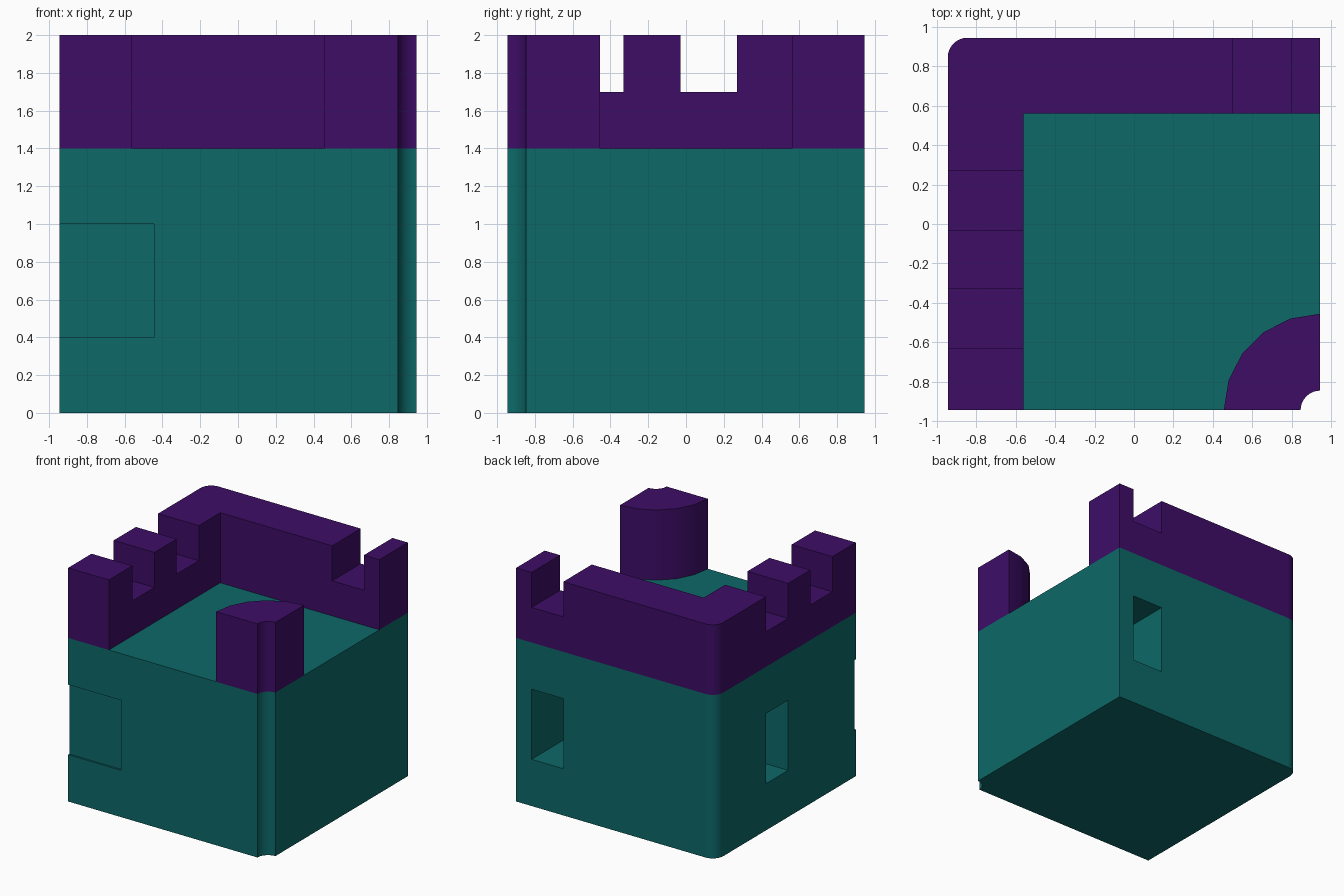
import bpy, bmesh
from math import sin, cos, radians

default = bpy.data.objects.get("Cube")
if default:
    bpy.data.objects.remove(default, do_unlink=True)

H = 0.946          # half width of the block
INNER = 0.56       # inner edge of the parapet
FLOOR, NOTCH, TOP = 1.4, 1.7, 2.0
FILLET = 0.1


def material(name, rgb):
    mat = bpy.data.materials.new(name)
    mat.use_nodes = True
    mat.diffuse_color = (*rgb, 1)
    bsdf = mat.node_tree.nodes["Principled BSDF"]
    bsdf.inputs["Base Color"].default_value = (*rgb, 1)
    bsdf.inputs["Roughness"].default_value = 0.8
    return mat


def arc(cx, cy, r, start, end, steps):
    angles = [radians(start + (end - start) * i / steps) for i in range(steps + 1)]
    return [(cx + r * cos(a), cy + r * sin(a)) for a in angles]


def prism(name, outline, z0, z1, mat=None):
    """Extrude a plan outline from z0 up to z1."""
    bm = bmesh.new()
    face = bm.faces.new([bm.verts.new((x, y, z0)) for x, y in outline])
    up = bmesh.ops.extrude_face_region(bm, geom=[face])["geom"]
    verts = [v for v in up if isinstance(v, bmesh.types.BMVert)]
    bmesh.ops.translate(bm, verts=verts, vec=(0, 0, z1 - z0))
    bmesh.ops.recalc_face_normals(bm, faces=bm.faces)
    mesh = bpy.data.meshes.new(name)
    bm.to_mesh(mesh)
    bm.free()
    obj = bpy.data.objects.new(name, mesh)
    bpy.context.collection.objects.link(obj)
    if mat:
        mesh.materials.append(mat)
    return obj


def activate(obj):
    bpy.ops.object.select_all(action="DESELECT")
    obj.select_set(True)
    bpy.context.view_layer.objects.active = obj


def cut(obj, x0, x1, y0, y1, z0, z1):
    """Subtract a box from the part."""
    box = prism("cutter", [(x0, y0), (x1, y0), (x1, y1), (x0, y1)], z0, z1)
    mod = obj.modifiers.new("cut", "BOOLEAN")
    mod.operation, mod.solver, mod.object = "DIFFERENCE", "EXACT", box
    activate(obj)
    bpy.ops.object.modifier_apply(modifier=mod.name)
    bpy.data.objects.remove(box, do_unlink=True)


def finish(obj):
    """Smooth the curved corners, keep the straight walls flat."""
    activate(obj)
    bpy.ops.object.shade_smooth_by_angle(angle=radians(30))
    for p in obj.data.polygons:
        if max(abs(c) for c in p.normal) > 0.9999:
            p.use_smooth = False


teal = material("teal stone", (0.004, 0.14, 0.14))
purple = material("purple stone", (0.047, 0.004, 0.134))

round_corner = arc(-H + FILLET, H - FILLET, FILLET, 90, 180, 8)
hollow_corner = arc(H, -H, FILLET, 180, 90, 8)

# Lower block with window recesses
block = prism("lower_block", [(-H, -H)] + hollow_corner + [(H, H)] + round_corner, 0, FLOOR, teal)
cut(block, 0.5, 0.8, 0.45, 1.2, 0.4, 1.0)
for y in (-0.03, -1.23):
    cut(block, -1.2, -0.446, y, y + 0.3, 0.4, 1.0)
finish(block)

# L-shaped parapet with crenel gaps
parapet = prism("parapet", [(-H, -H), (-INNER, -H), (-INNER, INNER), (H, INNER), (H, H)] + round_corner,
                FLOOR, TOP, purple)
cut(parapet, 0.5, 0.8, 0.4, 1.2, NOTCH, 2.2)
for y in (-0.63, -0.03):
    cut(parapet, -1.2, -0.4, y, y + 0.3, NOTCH, 2.2)
finish(parapet)

# Quarter-round corner turret
turret = prism("corner_turret", arc(H, -H, 0.49, 90, 180, 5) + hollow_corner, FLOOR, TOP, purple)
finish(turret)
